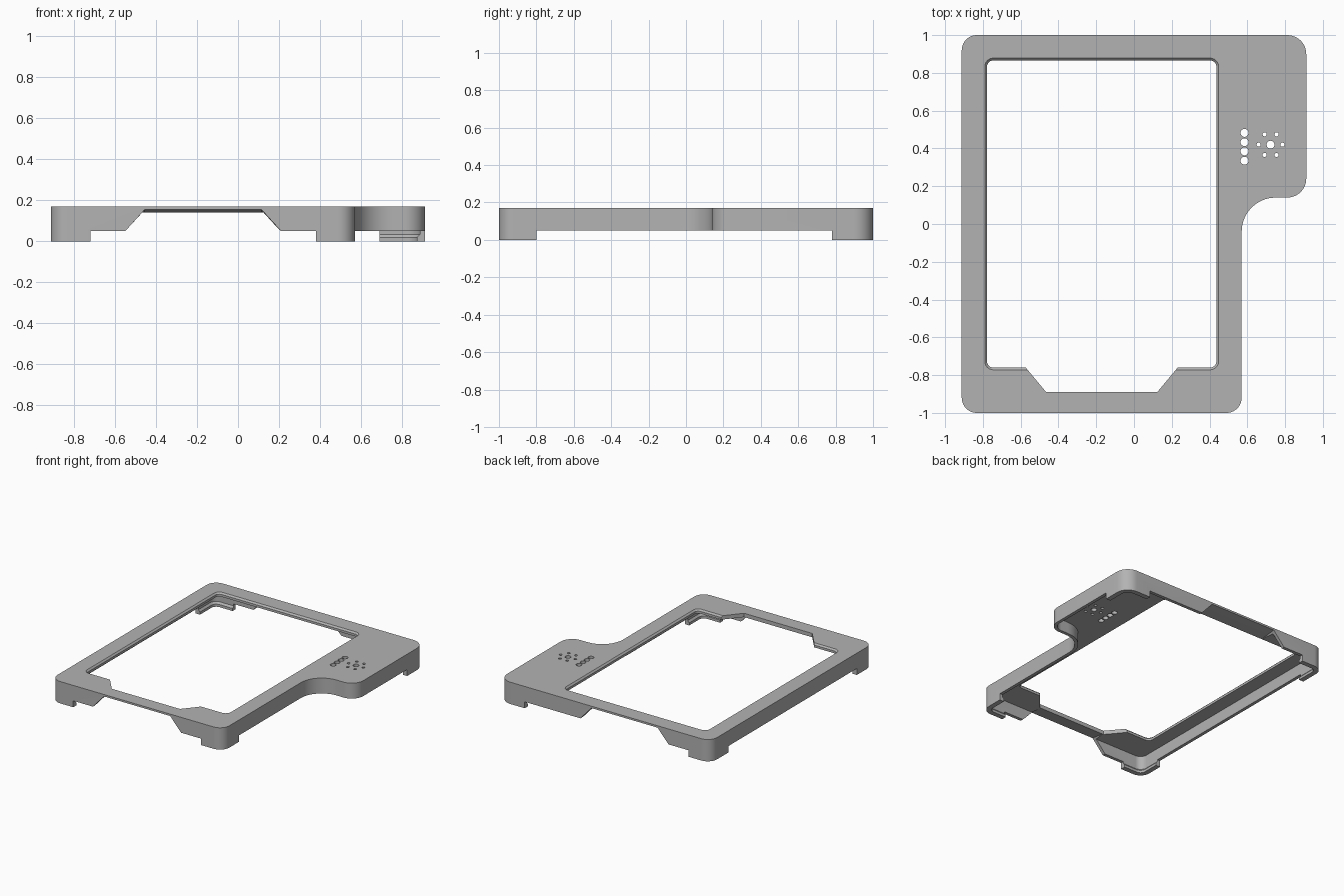
import bpy, bmesh
from math import sin, cos, pi, radians

cube = bpy.data.objects.get("Cube")
if cube:
    bpy.data.objects.remove(cube, do_unlink=True)

grey = bpy.data.materials.new("plain grey")
grey.use_nodes = True
grey.diffuse_color = (0.45, 0.45, 0.45, 1)
grey.node_tree.nodes["Principled BSDF"].inputs["Base Color"].default_value = grey.diffuse_color

TOP, PLATE, SKIRT = 0.17, 0.14, 0.05
cutters = []


def loft(name, rings):
    """Closed solid through rings of equal point count."""
    bm = bmesh.new()
    loops = [[bm.verts.new(p) for p in ring] for ring in rings]
    n = len(loops[0])
    for a, b in zip(loops, loops[1:]):
        for i in range(n):
            j = (i + 1) % n
            bm.faces.new((a[i], a[j], b[j], b[i]))
    bm.faces.new(loops[0][::-1])
    bm.faces.new(loops[-1])
    bmesh.ops.recalc_face_normals(bm, faces=bm.faces)
    mesh = bpy.data.meshes.new(name)
    bm.to_mesh(mesh)
    bm.free()
    mesh.materials.append(grey)
    obj = bpy.data.objects.new(name, mesh)
    bpy.context.collection.objects.link(obj)
    return obj


def rounded(corners, steps=10):
    """Axis-aligned outline with each corner (x, y, radius) rounded."""
    pts = []
    for i, (x, y, r) in enumerate(corners):
        px, py, _ = corners[i - 1]
        nx, ny, _ = corners[(i + 1) % len(corners)]
        lu, lv = abs(px - x) + abs(py - y), abs(nx - x) + abs(ny - y)
        ux, uy, vx, vy = (px - x) / lu, (py - y) / lu, (nx - x) / lv, (ny - y) / lv
        for k in range(steps + 1):
            a = pi / 2 * k / steps
            pts.append((x + r * (ux * (1 - sin(a)) + vx * (1 - cos(a))),
                        y + r * (uy * (1 - sin(a)) + vy * (1 - cos(a)))))
    return pts


def at(points, z):
    return [(x, y, z) for x, y in points]


def outline(d):
    return rounded([(-0.912 + d, -1 + d, 0.08 - d), (0.57 - d, -1 + d, 0.08 - d),
                    (0.57 - d, 0.14 + d, 0.18 + d), (0.912 - d, 0.14 + d, 0.1 - d),
                    (0.912 - d, 1 - d, 0.1 - d), (-0.912 + d, 1 - d, 0.08 - d)])


def opening(d):
    x0, x1, y0, y1, r = -0.79 + d, 0.448 - d, -0.772 + d, 0.878 - d, 0.045 - d
    return rounded([(x0, y0, r), (x1, y0, r), (x1, y1, r), (x0, y1, r)])


def cut(name, rings):
    cutters.append(loft(name, rings))


def cut_box(name, x0, x1, y0, y1, z0, z1):
    base = [(x0, y0), (x1, y0), (x1, y1), (x0, y1)]
    cut(name, [at(base, z0), at(base, z1)])


def cut_hole(x, y, r, n=20):
    ring = [(x + r * cos(2 * pi * k / n), y + r * sin(2 * pi * k / n)) for k in range(n)]
    cut("hole_cutter", [at(ring, 0.1), at(ring, 0.2)])


# Body of the frame
frame = loft("frame", [at(outline(0), 0), at(outline(0), TOP)])

# Hollow underside, with a small catch lip around the feet
cut("cavity_cutter", [at(outline(d), z) for d, z in
                      ((0.038, -0.02), (0.038, 0.02), (0.025, 0.035), (0.025, PLATE))])

# Main opening with a steep bevelled edge
cut("opening_cutter", [at(opening(0.012), 0.1), at(opening(0.012), 0.158),
                       at(opening(0), TOP), at(opening(0), 0.2)])

# Slanted notch at the front of the opening
notch = [(-0.588, -0.74), (-0.565, -0.77), (-0.465, -0.89),
         (0.123, -0.89), (0.223, -0.77), (0.246, -0.74)]
cut("notch_cutter", [at(notch, 0.1), at(notch, 0.2)])

# Gaps between the corner feet
cut_box("front_gap_cutter", -0.72, 0.38, -1.1, 1.1, -0.03, SKIRT)
cut_box("side_gap_cutter", -1.1, 1.1, -0.8, 0.78, -0.03, SKIRT)
cut_box("back_gap_cutter", 0.3, 0.69, 0.5, 1.1, -0.03, SKIRT)


# Trapezoid cutouts through the front and back walls, with sloping ceilings
def arch(y, z):
    return [(-0.55, y, 0.02), (0.21, y, 0.02), (0.21, y, SKIRT),
            (0.115, y, z), (-0.455, y, z), (-0.55, y, SKIRT)]


for side, inner in ((-1, 0.89), (1, 0.87)):
    cut("arch_cutter", [arch(side * 1.05, 0.155), arch(side * 1.0, 0.155),
                        arch(side * inner, PLATE)])

# Button and speaker holes
for i in range(4):
    cut_hole(0.585, 0.482 - i * 0.049, 0.021)
cut_hole(0.723, 0.42, 0.021)
for i in range(6):
    cut_hole(0.723 + 0.063 * cos(i * pi / 3), 0.42 + 0.063 * sin(i * pi / 3), 0.011)

# Carve the frame
for c in cutters:
    mod = frame.modifiers.new(c.name, "BOOLEAN")
    mod.operation, mod.solver, mod.object = "DIFFERENCE", "EXACT", c
    c.hide_render = True
bpy.context.view_layer.objects.active = frame
for o in bpy.context.selected_objects:
    o.select_set(False)
frame.select_set(True)
for mod in list(frame.modifiers):
    bpy.ops.object.modifier_apply(modifier=mod.name)
for c in cutters:
    bpy.data.objects.remove(c, do_unlink=True)
bpy.ops.object.shade_smooth_by_angle(angle=radians(30))
